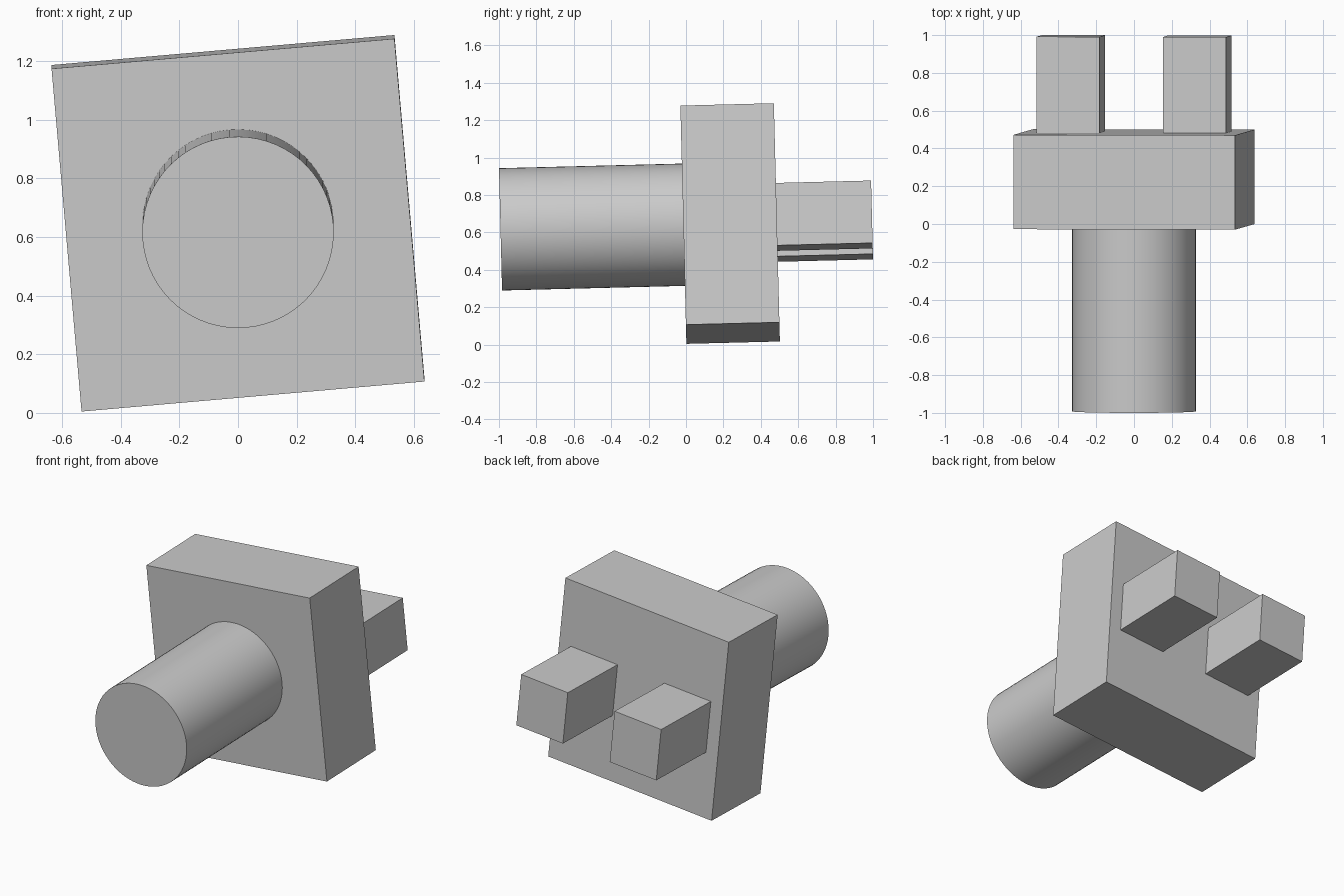
import bpy
import bmesh
from math import radians
from mathutils import Matrix, Vector

cube = bpy.data.objects.get("Cube")
if cube:
    bpy.data.objects.remove(cube, do_unlink=True)

# One plain grey for every part
grey = bpy.data.materials.new("plain_grey")
grey.use_nodes = True
colour = (0.6, 0.6, 0.6, 1)
grey.diffuse_color = colour
grey.node_tree.nodes["Principled BSDF"].inputs["Base Color"].default_value = colour

# The whole connector leans slightly about its long axis and nose-down
TILT = (Matrix.Translation((0, 0, 0.641))
        @ Matrix.Rotation(radians(1.45), 4, 'X')
        @ Matrix.Rotation(radians(-5), 4, 'Y'))

FRONT, PLATE_FRONT, PLATE_BACK, BACK = -0.992, -0.014, 0.486, 0.995


def finish(name, bm):
    bm.transform(TILT)
    mesh = bpy.data.meshes.new(name)
    bm.to_mesh(mesh)
    bm.free()
    mesh.materials.append(grey)
    obj = bpy.data.objects.new(name, mesh)
    bpy.context.collection.objects.link(obj)
    return obj


def box(name, x, width, y0, y1):
    bm = bmesh.new()
    bmesh.ops.create_cube(bm, size=1)
    bmesh.ops.scale(bm, vec=Vector((width, y1 - y0, width)), verts=bm.verts)
    bmesh.ops.translate(bm, vec=Vector((x, (y0 + y1) / 2, 0)), verts=bm.verts)
    return finish(name, bm)


# Square plate and the two square pegs behind it
box("plate", 0, 1.176, PLATE_FRONT, PLATE_BACK)
for side, name in ((1, "left_peg"), (-1, "right_peg")):
    box(name, side * 0.336, 0.335, PLATE_BACK, BACK)

# Round shaft in front of the plate
bm = bmesh.new()
bmesh.ops.create_cone(bm, cap_ends=True, segments=64, radius1=0.327,
                      radius2=0.327, depth=PLATE_FRONT - FRONT)
bm.transform(Matrix.Translation((0, (FRONT + PLATE_FRONT) / 2, 0))
             @ Matrix.Rotation(radians(90), 4, 'X'))
shaft = finish("shaft", bm)

bpy.ops.object.select_all(action='DESELECT')
shaft.select_set(True)
bpy.context.view_layer.objects.active = shaft
bpy.ops.object.shade_smooth_by_angle(angle=radians(30))
